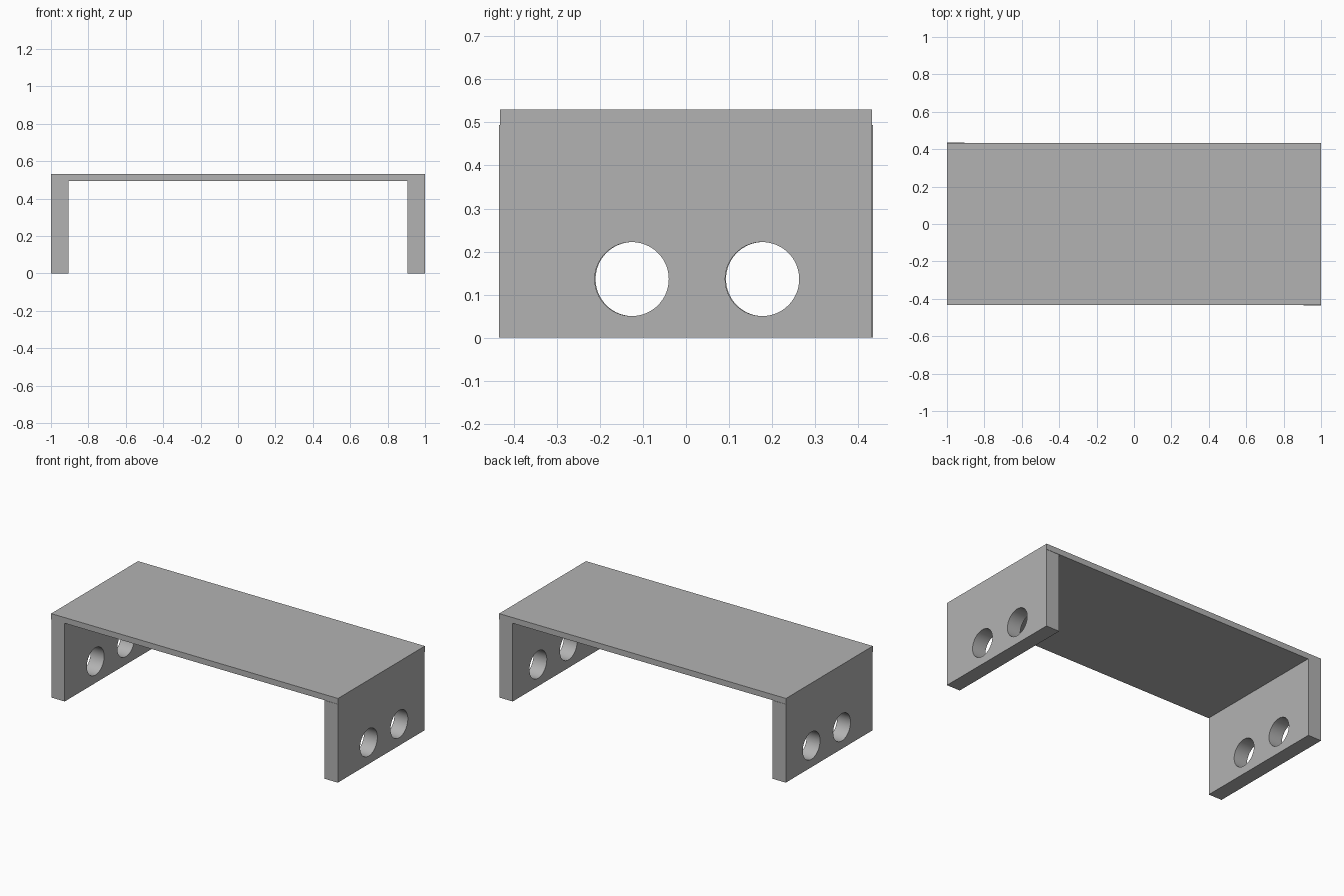
import bpy
from math import radians

cube = bpy.data.objects.get("Cube")
if cube:
    bpy.data.objects.remove(cube, do_unlink=True)

WIDTH, DEPTH, HEIGHT = 2.0, 0.865, 0.53
TOP_THICK, SIDE_THICK = 0.036, 0.093
HOLE_RADIUS, HOLE_Z = 0.086, 0.136
HOLE_YS = (-0.125, 0.178)

grey = bpy.data.materials.new("plain grey")
grey.use_nodes = True
grey.diffuse_color = (0.45, 0.45, 0.45, 1)
grey.node_tree.nodes["Principled BSDF"].inputs["Base Color"].default_value = grey.diffuse_color


def box(name, size, centre):
    bpy.ops.mesh.primitive_cube_add(size=1, location=centre)
    ob = bpy.context.object
    ob.name = name
    ob.scale = size
    bpy.ops.object.transform_apply(location=False, rotation=False, scale=True)
    ob.data.materials.append(grey)
    return ob


def drill(panel, y):
    """Cut one round hole through a side panel along x."""
    bpy.ops.mesh.primitive_cylinder_add(
        vertices=64, radius=HOLE_RADIUS, depth=SIDE_THICK * 2,
        location=(panel.location.x, y, HOLE_Z), rotation=(0, radians(90), 0))
    cutter = bpy.context.object
    cutter.name = "hole_cutter"
    cutter.hide_render = True
    cutter.data.materials.append(grey)
    bpy.context.view_layer.objects.active = panel
    mod = panel.modifiers.new("hole", "BOOLEAN")
    mod.operation = "DIFFERENCE"
    mod.solver = "EXACT"
    mod.object = cutter
    bpy.ops.object.modifier_apply(modifier=mod.name)
    bpy.data.objects.remove(cutter, do_unlink=True)


# Thin top board
box("top_board", (WIDTH, DEPTH, TOP_THICK), (0, 0, HEIGHT - TOP_THICK / 2))

# Side panels, each with two round holes, set very slightly out of line
side_height = HEIGHT - TOP_THICK
for name, side in (("left_panel", 1), ("right_panel", -1)):
    shift = -0.002 * side
    panel = box(name, (SIDE_THICK, DEPTH, side_height),
                (side * (WIDTH - SIDE_THICK) / 2, shift, side_height / 2))
    for y in HOLE_YS:
        drill(panel, y + shift / 2)
    bpy.ops.object.select_all(action="DESELECT")
    panel.select_set(True)
    bpy.context.view_layer.objects.active = panel
    bpy.ops.object.shade_smooth_by_angle(angle=radians(30))
